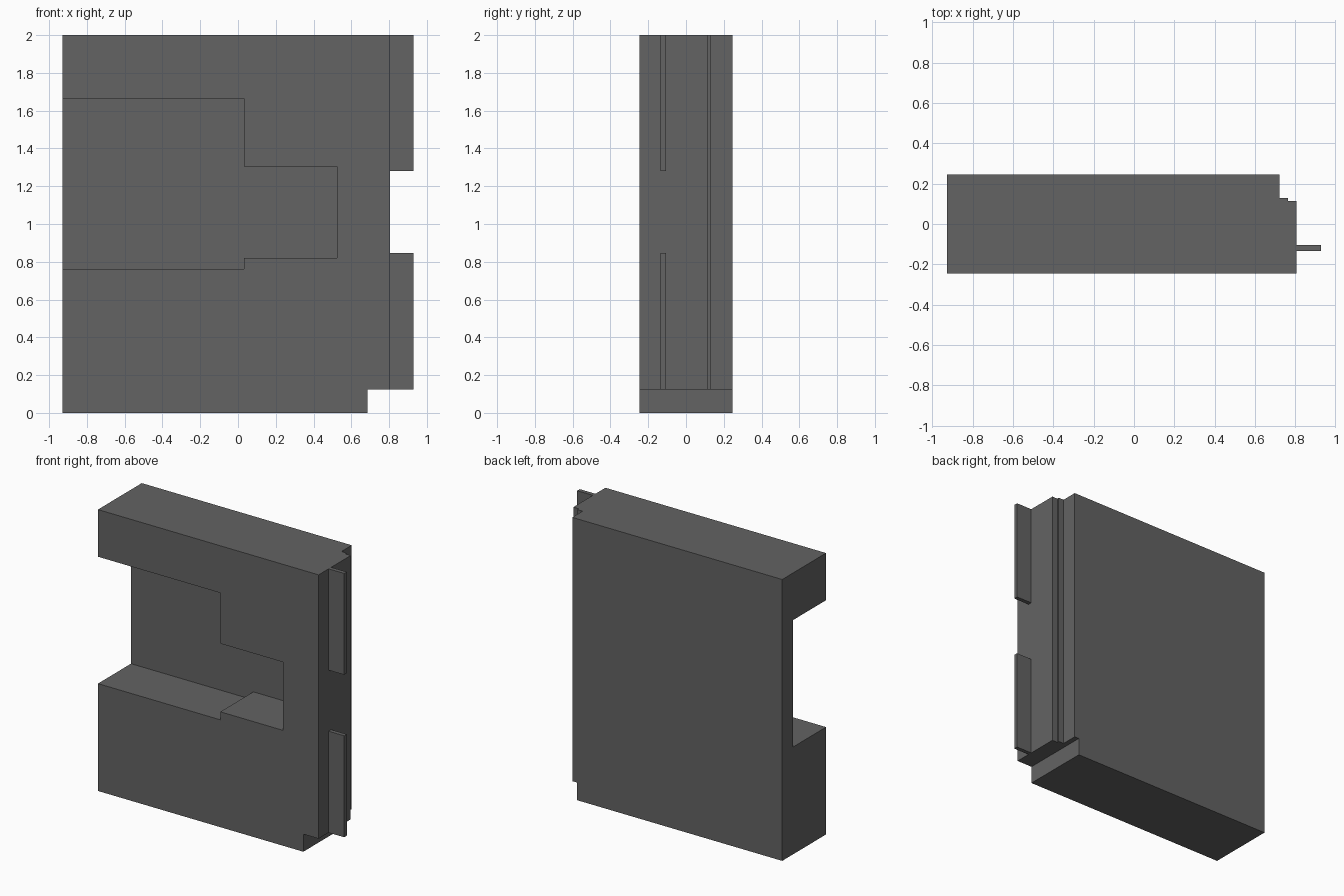
import bpy, bmesh
from mathutils import Vector

if "Cube" in bpy.data.objects:
    bpy.data.objects.remove(bpy.data.objects["Cube"])

# Dark grey finish shared by every part
dark = bpy.data.materials.new("dark_grey")
dark.diffuse_color = (0.125, 0.125, 0.125, 1)
dark.use_nodes = True
dark.node_tree.nodes["Principled BSDF"].inputs["Base Color"].default_value = dark.diffuse_color


def prism(name, points, direction):
    """Extrude a closed planar outline along a direction."""
    bm = bmesh.new()
    face = bm.faces.new([bm.verts.new(p) for p in points])
    ext = bmesh.ops.extrude_face_region(bm, geom=[face])
    verts = [v for v in ext["geom"] if isinstance(v, bmesh.types.BMVert)]
    bmesh.ops.translate(bm, verts=verts, vec=Vector(direction))
    bmesh.ops.recalc_face_normals(bm, faces=bm.faces[:])
    mesh = bpy.data.meshes.new(name)
    bm.to_mesh(mesh)
    bm.free()
    mesh.materials.append(dark)
    obj = bpy.data.objects.new(name, mesh)
    bpy.context.collection.objects.link(obj)
    return obj


def front_prism(name, outline, y0, y1):
    return prism(name, [(x, y0, z) for x, z in outline], (0, y1 - y0, 0))


def cut(target, cutter):
    """Subtract the cutter, bake the result and discard the cutter."""
    mod = target.modifiers.new("cut", 'BOOLEAN')
    mod.operation = 'DIFFERENCE'
    mod.solver = 'EXACT'
    mod.object = cutter
    bpy.context.view_layer.update()
    dg = bpy.context.evaluated_depsgraph_get()
    mesh = bpy.data.meshes.new_from_object(target.evaluated_get(dg))
    target.modifiers.clear()
    target.data = mesh
    bpy.data.objects.remove(cutter)


LEFT, RIGHT, TAB_END, D = -0.929, 0.806, 0.929, 0.246

# Main block: plan outline with the stepped back-right rebate
plan = [(LEFT, -D), (RIGHT, -D), (RIGHT, 0.115), (0.764, 0.115),
        (0.764, 0.13), (0.722, 0.13), (0.722, D), (LEFT, D)]
body = prism("body", [(x, y, 0) for x, y in plan], (0, 0, 2))

# Toe notch under the right-hand edge
cut(body, front_prism("toe_cutter",
                      [(0.686, -0.2), (1.2, -0.2), (1.2, 0.125), (0.686, 0.125)], -0.5, 0.5))

# Stepped recess, open at the front and left
cut(body, front_prism("recess_cutter",
                      [(-1.2, 0.763), (0.033, 0.763), (0.033, 0.82), (0.525, 0.82),
                       (0.525, 1.305), (0.033, 1.305), (0.033, 1.665), (-1.2, 1.665)], -0.5, 0.125))

# Thin tabs on the right edge
for name, z0, z1 in (("lower_tab", 0.125, 0.846), ("upper_tab", 1.28, 2.0)):
    front_prism(name, [(RIGHT, z0), (TAB_END, z0), (TAB_END, z1), (RIGHT, z1)], -0.134, -0.105)
